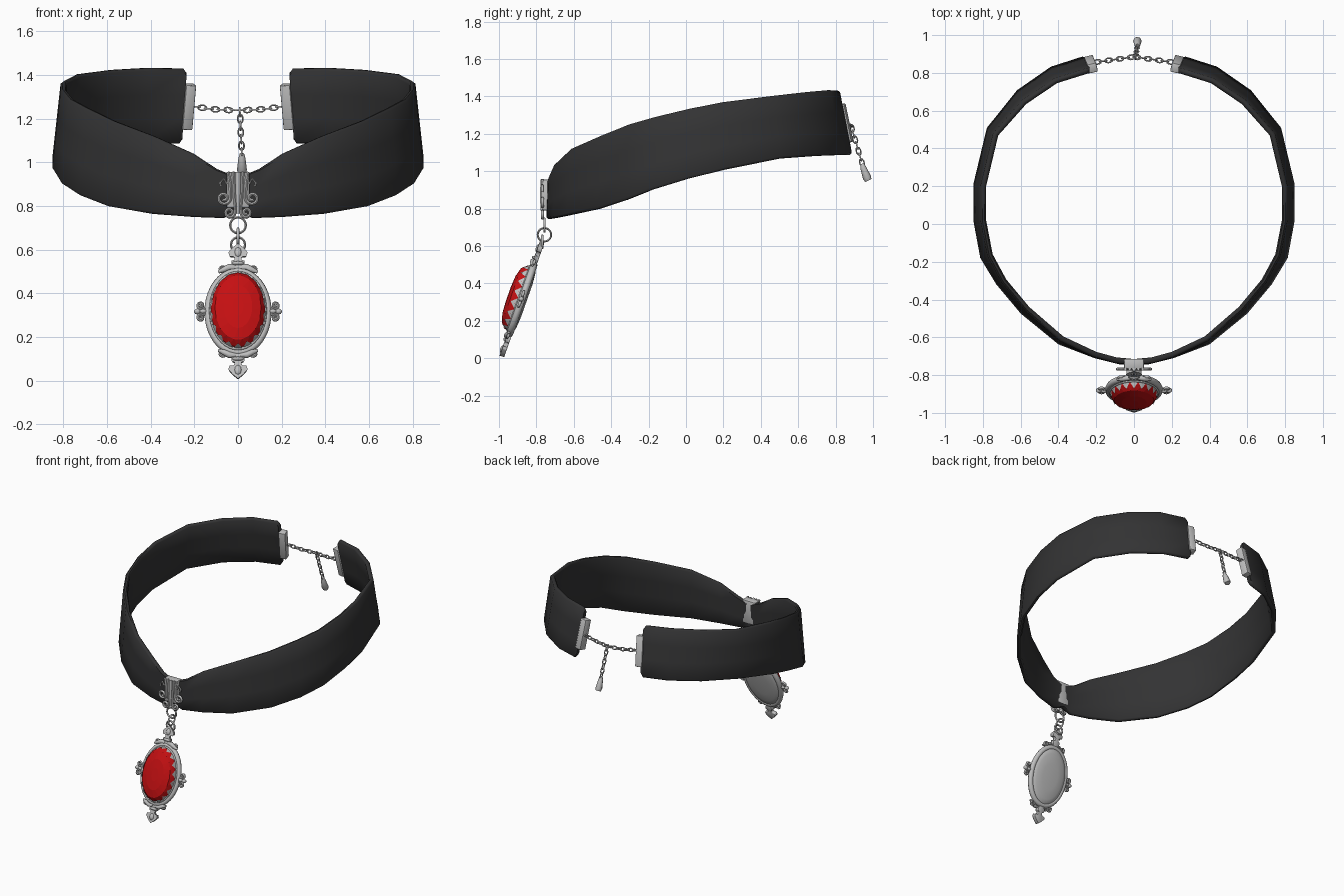
import bpy, bmesh, math
from mathutils import Vector, Matrix

if "Cube" in bpy.data.objects:
    bpy.data.objects.remove(bpy.data.objects["Cube"])


def material(name, rgb):
    m = bpy.data.materials.new(name)
    m.diffuse_color = (*rgb, 1)
    m.use_nodes = True
    m.node_tree.nodes["Principled BSDF"].inputs["Base Color"].default_value = m.diffuse_color
    return m


BLACK = material("black_velvet", (0.033, 0.033, 0.034))
SILVER = material("silver", (0.52, 0.52, 0.52))
RED = material("red_gem", (0.56, 0.005, 0.006))
I = Matrix.Identity(4)


def finish(name, me, mat, M=I, angle=40):
    me.transform(M)
    me.materials.clear()
    me.materials.append(mat)
    for p in me.polygons:
        p.material_index = 0
        p.use_smooth = angle > 0
    if angle > 0:
        me.set_sharp_from_angle(angle=math.radians(angle))
    ob = bpy.data.objects.new(name, me)
    bpy.context.collection.objects.link(ob)
    return ob


def solid(name, verts, faces, mat, M=I, angle=40, bevel=0):
    me = bpy.data.meshes.new(name)
    me.from_pydata([tuple(v) for v in verts], [], faces)
    bm = bmesh.new()
    bm.from_mesh(me)
    if bevel:
        bmesh.ops.bevel(bm, geom=bm.edges[:], offset=bevel, segments=2,
                        affect='EDGES', profile=0.5)
    bmesh.ops.recalc_face_normals(bm, faces=bm.faces[:])
    bm.to_mesh(me)
    bm.free()
    return finish(name, me, mat, M, angle)


def box(name, size, M, mat, bevel):
    v = [(x * size[0] / 2, y * size[1] / 2, z * size[2] / 2)
         for x in (-1, 1) for y in (-1, 1) for z in (-1, 1)]
    f = [(0, 1, 3, 2), (4, 6, 7, 5), (0, 4, 5, 1), (2, 3, 7, 6), (0, 2, 6, 4), (1, 5, 7, 3)]
    return solid(name, v, f, mat, M, 40, bevel)


def wires(name, splines, M=I, mat=SILVER, res=1):
    """Round wires; each spline is (points, radius or radii, cyclic)."""
    cu = bpy.data.curves.new(name, 'CURVE')
    cu.dimensions = '3D'
    cu.bevel_depth = 1.0
    cu.bevel_resolution = res
    cu.use_fill_caps = True
    for pts, rad, cyc in splines:
        s = cu.splines.new('POLY')
        s.points.add(len(pts) - 1)
        s.use_cyclic_u = cyc
        for i, p in enumerate(pts):
            s.points[i].co = (*p, 1)
            s.points[i].radius = rad[i] if isinstance(rad, (list, tuple)) else rad
    tmp = bpy.data.objects.new(name + "_path", cu)
    bpy.context.collection.objects.link(tmp)
    bpy.context.view_layer.update()
    dg = bpy.context.evaluated_depsgraph_get()
    me = bpy.data.meshes.new_from_object(tmp.evaluated_get(dg))
    bpy.data.objects.remove(tmp)
    return finish(name, me, mat, M, 60)


def oval(a, b, y=0, n=24, cx=0, cz=0):
    return [(cx + a * math.cos(2 * math.pi * i / n), y, cz + b * math.sin(2 * math.pi * i / n))
            for i in range(n)]


def rings(name, levels, n, twist, mat, M, angle):
    """Stacked ovals (half width, half height, y), closed at both ends."""
    v, f = [], []
    for k, (a, b, y) in enumerate(levels):
        for j in range(n):
            t = 2 * math.pi * (j + twist * k) / n
            v.append((a * math.cos(t), y, b * math.sin(t)))
    for k in range(len(levels) - 1):
        for j in range(n):
            a0, a1 = k * n + j, k * n + (j + 1) % n
            f += [(a0, a1, a0 + n), (a0 + n, a1, a1 + n)]
    f += [tuple(range(n)), tuple(range(len(v) - n, len(v)))]
    return solid(name, v, f, mat, M, angle)


def spiral(cx, cz, r, side=1, start=180, sweep=500, y=0, flip=1, n=18):
    out = []
    for i in range(n):
        t = math.radians(start + sweep * i / (n - 1))
        q = r * (1 - 0.75 * i / (n - 1))
        out.append((side * (cx + q * math.cos(t)), y, flip * (cz + q * math.sin(t))))
    return out


def blob(name, c, r, M):
    me = bpy.data.meshes.new(name)
    bm = bmesh.new()
    bmesh.ops.create_uvsphere(bm, u_segments=12, v_segments=8, radius=1)
    bm.to_mesh(me)
    bm.free()
    return finish(name, me, SILVER, M @ Matrix.Translation(c) @ Matrix.Diagonal((*r, 1)), 60)


# Velvet band: lower and upper outer edge at stations from front to back
LOW = [(0, -.745, .77), (.07, -.745, .745), (.21, -.71, .75), (.40, -.638, .765),
       (.60, -.475, .80), (.73, -.32, .85), (.815, -.18, .905), (.852, .02, .965),
       (.852, .21, 1.01), (.78, .51, 1.07), (.62, .71, 1.085), (.44, .835, 1.09),
       (.275, .888, 1.09), (.255, .885, 1.11)]
TOP = [(0, -.745, .93), (.10, -.735, .97), (.21, -.705, 1.04), (.39, -.62, 1.12),
       (.575, -.46, 1.19), (.70, -.31, 1.25), (.775, -.17, 1.29), (.812, .02, 1.335),
       (.812, .20, 1.37), (.745, .48, 1.405), (.59, .655, 1.425), (.42, .77, 1.435),
       (.255, .822, 1.432), (.235, .825, 1.41)]


def both(edge):
    return [Vector((-x, y, z)) for x, y, z in edge[:0:-1]] + [Vector(p) for p in edge]


low, top = both(LOW), both(TOP)
mid = [(a + b) / 2 for a, b in zip(low, top)]
SECTION = [(0, .3), (.03, 0), (.35, 0), (.65, 0), (.97, 0), (1, .3),
           (1, .7), (.97, 1), (.65, 1), (.35, 1), (.03, 1), (0, .7)]
verts, faces, K = [], [], len(SECTION)
for i in range(len(low)):
    t = mid[min(i + 1, len(mid) - 1)] - mid[max(i - 1, 0)]
    inward = (top[i] - low[i]).cross(t).normalized()
    verts += [low[i].lerp(top[i], s) + inward * d * 0.03 for s, d in SECTION]
    if i:
        a = (i - 1) * K
        faces += [(a + j, a + (j + 1) % K, a + K + (j + 1) % K, a + K + j) for j in range(K)]
faces += [tuple(range(K)), tuple(range(len(verts) - K, len(verts)))]
solid("velvet_band", verts, faces, BLACK, angle=50)

# End clasps
for s, label in ((1, "right"), (-1, "left")):
    up = Vector((-s * .03, -.07, .34)).normalized()
    along = Vector((-s * .19, .045, 0))
    along = (along - up * along.dot(up)).normalized()
    R = Matrix((along, up.cross(along), up)).transposed().to_4x4()
    box(label + "_clasp", (.048, .05, .21), Matrix.Translation((s * .228, .846, 1.255)) @ R,
        SILVER, .006)


# Chains of alternating oval links
def links(a, b, n, sag=0):
    a, b, out = Vector(a), Vector(b), []
    d = (b - a).normalized()
    side = d.cross(Vector((0, 1, 0))).normalized()
    half = (b - a).length / n * 0.68
    for i in range(n):
        u = (i + .5) / n
        c = a.lerp(b, u) - Vector((0, 0, sag * 4 * u * (1 - u)))
        w = side if i % 2 else d.cross(side)
        out.append(([c + d * half * math.cos(k * math.pi / 5) + w * .012 * math.sin(k * math.pi / 5)
                     for k in range(10)], .004, True))
    return out


wires("back_chain", links((.208, .856, 1.258), (0, .885, 1.24), 7, .006)
      + links((-.208, .856, 1.258), (0, .885, 1.24), 7, .006))
wires("drop_chain", links((.008, .882, 1.245), (.018, .945, 1.03), 7))
wires("chain_tag", [([(.018, .942, 1.04), (.018, .947, 1.02), (.018, .968, .965),
                      (.018, .975, .95)], [.010, .016, .023, .018], False)], res=2)

# Bail: wrap around the band with a fluted scroll front
box("bail_wrap", (.105, .055, .165), Matrix.Translation((0, -.741, .873)), SILVER, .008)
B = Matrix.Translation((0, -.768, 0))
flutes = [([(0, 0, .955), (0, -.004, .86), (0, 0, .765)], [.011, .011, .008], False)]
for s in (1, -1):
    flutes.append(([(s * .046, 0, .957), (s * .036, 0, .90)] + spiral(.065, .836, .031, s),
                   .0085, False))
    flutes.append(([(s * .023, 0, .957), (s * .017, 0, .86), (s * .012, 0, .80)]
                   + spiral(.038, .770, .025, s), .008, False))
    flutes.append(([(s * .052, 0, .90), (s * .065, 0, .925), (s * .082, 0, .905),
                    (s * .078, 0, .89)], .006, False))
wires("bail_scrolls", flutes, B)

# Connecting rings
wires("hanging_rings", [
    (oval(.036, .036, -.757, 20, 0, .712), .006, True),
    ([(0, -.757 + p[0], .66 + p[2]) for p in oval(.036, .036, 0, 20)], .006, True),
    (oval(.032, .034, -.768, 20, 0, .622), .006, True)])

# Pendant, leaning forward at its foot
P = Matrix.Translation((0, -.877, .315)) @ Matrix.Rotation(math.radians(-19.4), 4, 'X')
rings("pendant_back", [(.06, .09, .027), (.105, .155, .022), (.135, .195, .012),
                       (.143, .203, 0), (.13, .19, -.008)], 32, 0, SILVER, P, 50)
wires("pendant_frame", [(oval(.136, .196, 0, 40), .018, True),
                        (oval(.126, .185, -.016, 40), .007, True)], P, res=2)
rings("gem", [(.124, .180, -.005), (.124, .180, -.032), (.106, .157, -.060),
              (.066, .105, -.074), (.025, .045, -.078)], 18, .5, RED, P, 0)

# Zigzag prongs around the gem
N = 36
verts = oval(.131, .189, -.008, N)
for i in range(N):
    a, b, y = (.117, .172, -.054) if i % 2 else (.129, .186, -.020)
    t = 2 * math.pi * i / N
    verts.append((a * math.cos(t), y, b * math.sin(t)))
solid("prong_crown", verts, [(i, (i + 1) % N, N + (i + 1) % N, N + i) for i in range(N)],
      SILVER, P, 0)

# Finials and scroll work at the head and foot of the frame
SPADE = [(0, .325), (.022, .306), (.041, .284), (.036, .268), (.020, .268), (.013, .258),
         (.013, .246), (.026, .242), (.026, .226), (.016, .205)]
for f, label in ((1, "head"), (-1, "foot")):
    prof = SPADE + [(-x, z) for x, z in SPADE[:0:-1]]
    n = len(prof)
    verts = [(x, y, f * z) for y in (-.013, .013) for x, z in prof]
    faces = [tuple(range(n)), tuple(range(n, 2 * n))]
    faces += [(i, (i + 1) % n, n + (i + 1) % n, n + i) for i in range(n)]
    solid(label + "_finial", verts, faces, SILVER, P, 40, .003)
    blob(label + "_bead", (0, -.008, f * .286), (.017, .014, .024), P)
    blob(label + "_collar", (0, -.008, f * .232), (.030, .016, .010), P)
    arms = []
    for s in (1, -1):
        arms.append(([(s * .012, -.008, f * .214), (s * .040, -.012, f * .214),
                      (s * .066, -.012, f * .200), (s * .090, -.008, f * .190)],
                     [.010, .015, .013, .007], False))
        arms.append((spiral(.072, .204, .017, s, 200, -400, -.004, f, 12), .007, False))
    wires(label + "_scrolls", arms, P)

# Trefoil scrolls at both sides
for s, label in ((1, "right"), (-1, "left")):
    wires(label + "_scrolls",
          [([(s * .150, -.004, f * .008)] + spiral(.170, .030, .018, s, 230, 450, -.004, f, 14),
            .0075, False) for f in (1, -1)], P)
    blob(label + "_bead", (s * .186, -.004, 0), (.016, .014, .013), P)
    blob(label + "_stem", (s * .160, -.004, 0), (.020, .014, .011), P)
